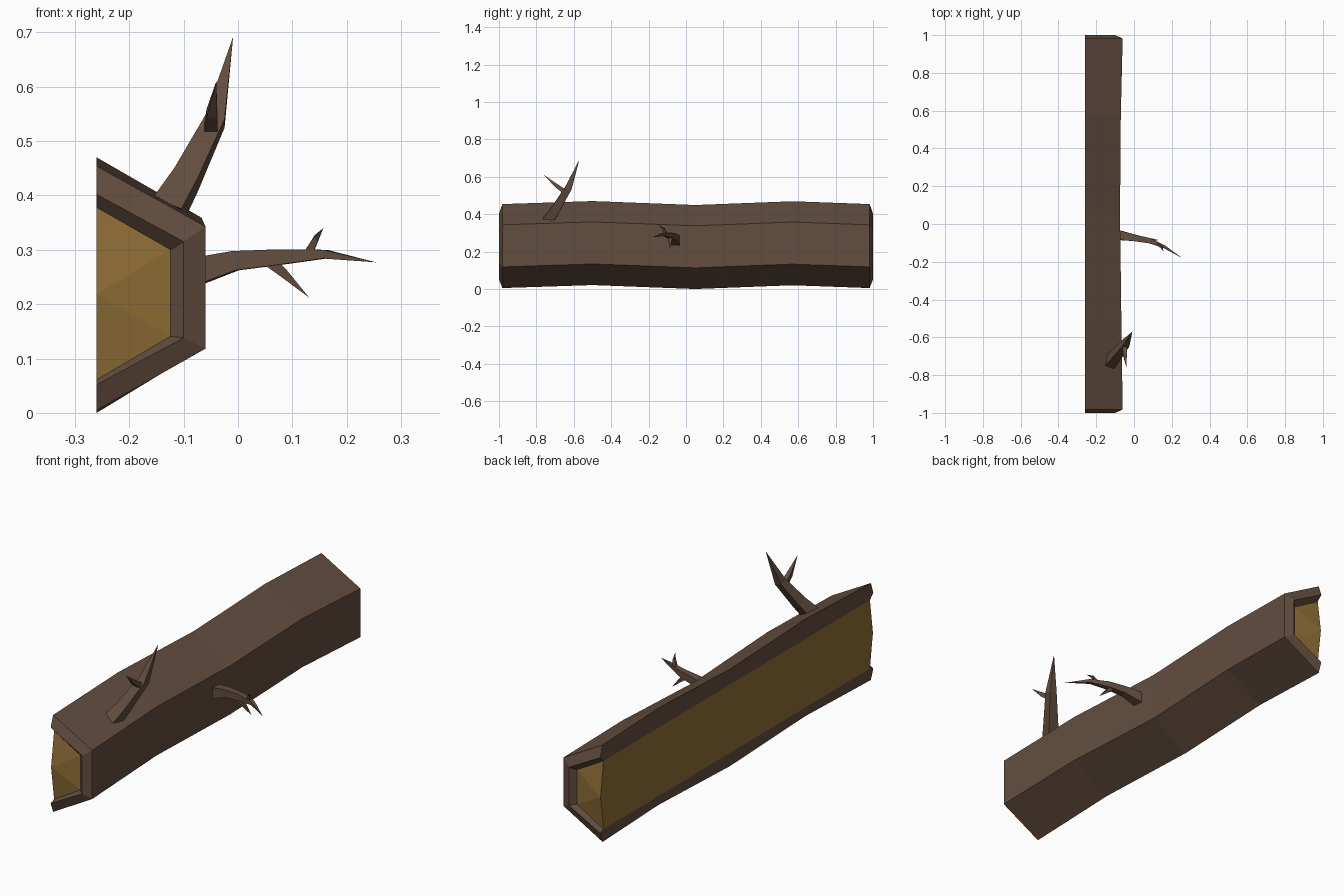
import bpy, bmesh
from mathutils import Vector

if "Cube" in bpy.data.objects:
    bpy.data.objects.remove(bpy.data.objects["Cube"])


def material(name, rgb):
    m = bpy.data.materials.new(name)
    m.diffuse_color = (*rgb, 1)
    m.use_nodes = True
    m.node_tree.nodes["Principled BSDF"].inputs["Base Color"].default_value = m.diffuse_color
    return m


BARK = material("dark bark", (0.125, 0.075, 0.050))
WOOD = material("cut wood", (0.275, 0.155, 0.037))


def finish(bm, name, mat):
    bmesh.ops.recalc_face_normals(bm, faces=bm.faces)
    me = bpy.data.meshes.new(name)
    bm.to_mesh(me)
    bm.free()
    me.materials.append(mat)
    ob = bpy.data.objects.new(name, me)
    bpy.context.collection.objects.link(ob)
    return ob


# Half-hexagon sections (x, z): outer bark, end rim and recessed wood
BACK = -0.26
OUTER = [(BACK, 0.451), (-0.06, 0.34), (-0.06, 0.115), (BACK, 0.002)]
RIM = [(BACK, 0.402), (-0.10, 0.315), (-0.10, 0.138), (BACK, 0.052)]
INNER = [(BACK, 0.378), (-0.124, 0.30), (-0.124, 0.141), (BACK, 0.061)]
END, RECESS = 0.982, 0.975

# (y, x shift of the front face, z shift): gentle waves along the log
STATIONS = [(-END, 0, 0.003), (-0.5, -0.007, 0.019), (0.05, -0.014, -0.002),
            (0.57, -0.010, 0.018), (END, 0, 0.003)]


def ring(bm, section, y, dx=0, dz=0):
    return [bm.verts.new((x + (dx if x > BACK else 0), y, z + dz)) for x, z in section]


def bridge(bm, a, b):
    for i in range(len(a) - 1):
        bm.faces.new((a[i], a[i + 1], b[i + 1], b[i]))


# Bark shell
bm = bmesh.new()
outer = [ring(bm, OUTER, *s) for s in STATIONS]
inner = {}
for a, b in zip(outer, outer[1:]):
    bridge(bm, a, b)
for s, out in ((-1, outer[0]), (1, outer[-1])):
    rim = ring(bm, RIM, s)
    inner[s] = ring(bm, INNER, s * RECESS)
    bridge(bm, out, rim)
    bridge(bm, rim, inner[s])
    for k in (0, 3):
        bm.faces.new((out[k], rim[k], inner[s][k]))
for k in (0, 3):  # strips of bark on the flat back
    bm.faces.new([o[k] for o in outer] + [inner[1][k], inner[-1][k]])
finish(bm, "log_bark", BARK)

# Wood core: slightly domed ends and the flat split back
bm = bmesh.new()
ends = []
for s in (-1, 1):
    r = ring(bm, INNER, s * RECESS)
    c = bm.verts.new((BACK, s * 0.997, 0.218))
    for i in range(3):
        bm.faces.new((r[i], r[i + 1], c))
    ends.append((r, c))
(a, ca), (b, cb) = ends
bridge(bm, a, b)
bm.faces.new((a[0], ca, a[3], b[3], cb, b[0]))
finish(bm, "wood_core", WOOD)


# Branches: tapering four-sided tubes ending in a point
def tube(bm, path, radii, up):
    pts = [Vector(p) for p in path]
    rings = []
    for i, r in enumerate(radii):
        d = (pts[i + 1] - pts[max(i - 1, 0)]).normalized()
        u = d.cross(Vector(up)).normalized()
        v = d.cross(u)
        rings.append([bm.verts.new(pts[i] + r * (su * u + sv * v))
                      for su, sv in ((1, 1), (-1, 1), (-1, -1), (1, -1))])
    bm.faces.new(rings[0])
    for a, b in zip(rings, rings[1:]):
        bridge(bm, a + a[:1], b + b[:1])
    tip = bm.verts.new(pts[-1])
    for i in range(4):
        bm.faces.new((rings[-1][i], rings[-1][(i + 1) % 4], tip))


def branch(name, up, *tubes):
    bm = bmesh.new()
    for path, radii in tubes:
        tube(bm, path, radii, up)
    finish(bm, name, BARK)


branch("upper_branch", (1, 0, 0),
       ([(-0.13, -0.735, 0.37), (-0.095, -0.695, 0.43), (-0.042, -0.63, 0.537),
         (-0.009, -0.57, 0.692)], [0.029, 0.024, 0.018]),
       ([(-0.05, -0.64, 0.515), (-0.048, -0.69, 0.55), (-0.04, -0.76, 0.61)], [0.013, 0.010]))

branch("side_branch", (0, 0, 1),
       ([(-0.085, -0.058, 0.258), (-0.005, -0.072, 0.28), (0.08, -0.088, 0.287),
         (0.16, -0.12, 0.292), (0.254, -0.18, 0.277)], [0.026, 0.018, 0.014, 0.008]))

branch("side_twigs", (0, 1, 0),
       ([(0.13, -0.108, 0.294), (0.144, -0.12, 0.322), (0.157, -0.145, 0.34)], [0.008, 0.005]),
       ([(0.058, -0.085, 0.279), (0.085, -0.084, 0.256), (0.131, -0.085, 0.212)], [0.011, 0.008]))
